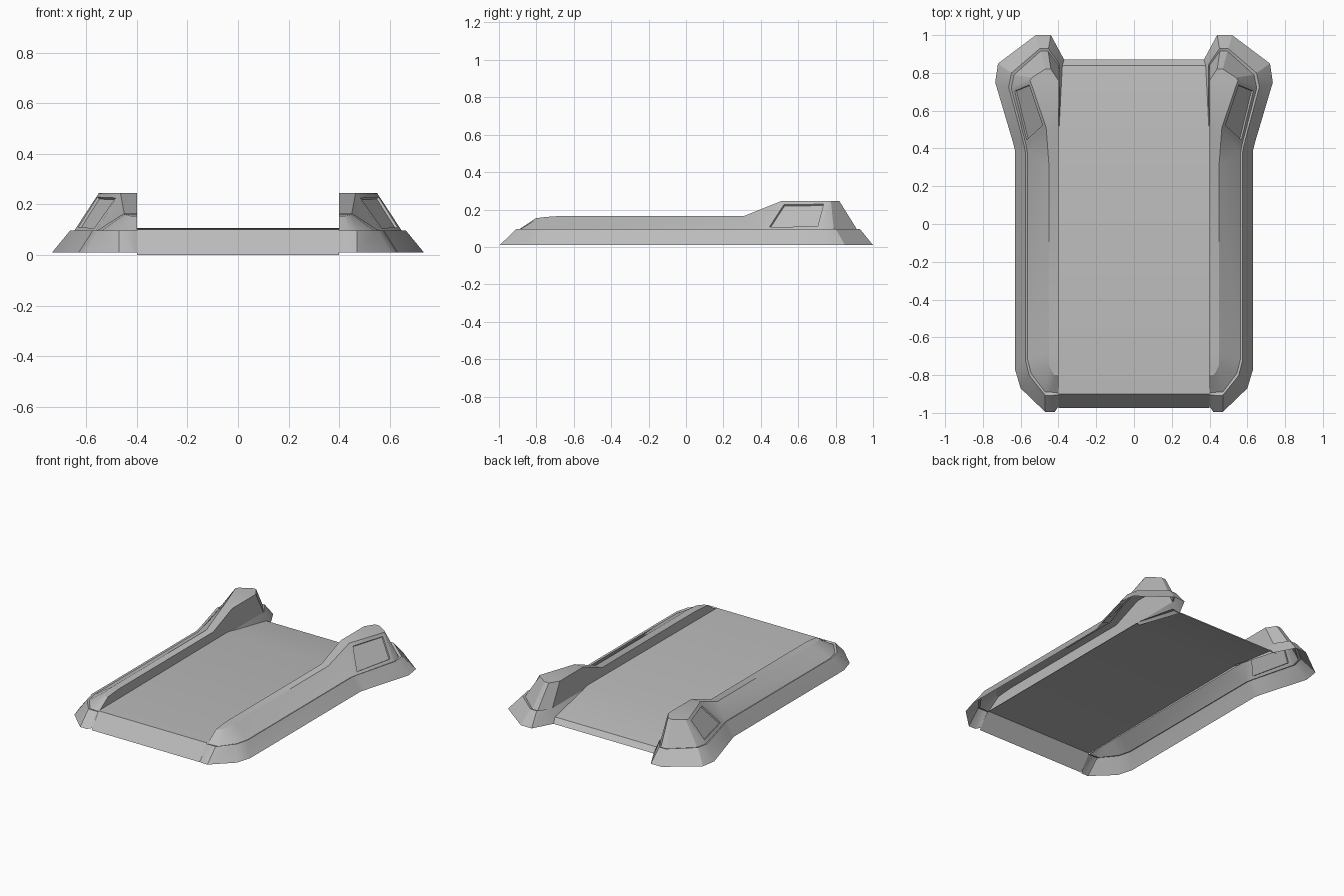
import bpy
import bmesh
from mathutils import Vector
from math import radians

cube = bpy.data.objects.get("Cube")
if cube:
    bpy.data.objects.remove(cube, do_unlink=True)

# Single grey finish
grey = bpy.data.materials.new("plain_grey")
grey.use_nodes = True
colour = (0.5, 0.5, 0.5, 1)
grey.diffuse_color = colour
grey.node_tree.nodes["Principled BSDF"].inputs["Base Color"].default_value = colour


def finish(name, bm):
    """Turn a bmesh into a shaded object with the grey material."""
    mesh = bpy.data.meshes.new(name)
    bm.to_mesh(mesh)
    bm.free()
    mesh.materials.append(grey)
    obj = bpy.data.objects.new(name, mesh)
    bpy.context.collection.objects.link(obj)
    bpy.ops.object.select_all(action='DESELECT')
    bpy.context.view_layer.objects.active = obj
    obj.select_set(True)
    bpy.ops.object.shade_smooth_by_angle(angle=radians(28))
    return obj


def add_face(bm, verts):
    """Add a face, dropping repeated corners."""
    corners = list(dict.fromkeys(verts))
    if len(corners) > 2:
        return bm.faces.new(corners)


def loft(bm, rings):
    """Skin open rings that all have the same point count."""
    cache = {}

    def vert(point):
        key = tuple(round(c, 4) for c in point)
        if key not in cache:
            cache[key] = bm.verts.new(key)
        return cache[key]

    rows = [[vert(p) for p in ring] for ring in rings]
    grid = []
    for low, high in zip(rows, rows[1:]):
        grid.append([add_face(bm, (low[i], low[i + 1], high[i + 1], high[i]))
                     for i in range(len(low) - 1)])
    return rows, grid, vert


# Deck: folded sheet with a front ramp, sloping tail and rear lip
deck_profile = [(-.975, 0), (-.9, .1), (.46, .106), (.84, .042), (.87, .01)]
bm = bmesh.new()
loft(bm, [[(-.4, y, z), (.4, y, z)] for y, z in deck_profile])
bmesh.ops.reverse_faces(bm, faces=[f for f in bm.faces if f.normal.z < 0])
for f in bm.faces:
    f.normal_update()
bmesh.ops.reverse_faces(bm, faces=[f for f in bm.faces if f.normal.z < 0])
finish("deck", bm)

# Side rail outlines, from the front inner corner around to the tower's inner side
skirt_plan = [(.4, -.965), (.42, -.995), (.47, -.995), (.6, -.87), (.63, -.77),
              (.63, .39), (.64, .43), (.735, .75), (.72, .85),
              (.52, 1), (.44, 1), (.37, .87), (.375, .5)]
body_plan = [(.4, -.895), (.44, -.89), (.47, -.89), (.545, -.79), (.565, -.71),
             (.565, .38), (.572, .42), (.65, .72), (.635, .79),
             (.495, .915), (.455, .915), (.4, .84), (.4, .5)]
crest = [(.4, -.8, .155), (.42, -.8, .155), (.43, -.79, .155), (.45, -.75, .16),
         (.45, -.68, .165), (.45, .31, .165), (.465, .51, .245),
         (.55, .76, .245), (.54, .775, .245), (.47, .82, .245),
         (.44, .82, .245), (.4, .76, .245), (.4, .51, .245)]

skirt = [Vector((x, y, .01)) for x, y in skirt_plan]
body = [Vector((x, y, .092)) for x, y in body_plan]
ledge = [a.lerp(b, .84) for a, b in zip(skirt, body)]
for p in ledge:
    p.z = .097
# The last skirt points fade into the deck
skirt[-1].z = .09
inner = [Vector((.4, min(max(y, -.8), .76), z)) for x, y, z in crest]

bm = bmesh.new()
rows, grid, vert = loft(bm, [skirt, ledge, body, crest, inner])

# Vertical wall along the deck
tower_start = 6
top_edge = rows[-1][:tower_start + 1]
add_face(bm, top_edge + [vert(body[-1]), vert(body[0])])

# Recessed panel on the tower's outer face
panel = grid[2][tower_start]
bmesh.ops.recalc_face_normals(bm, faces=bm.faces[:])
bm.normal_update()
if panel.normal.x < 0:
    bmesh.ops.reverse_faces(bm, faces=bm.faces[:])
    bm.normal_update()
bmesh.ops.inset_individual(bm, faces=[panel], thickness=.03)
bmesh.ops.inset_individual(bm, faces=[panel], thickness=.003, depth=-.01)

rails = finish("side_rails", bm)
mirror = rails.modifiers.new("mirror", 'MIRROR')
mirror.use_mirror_merge = False
